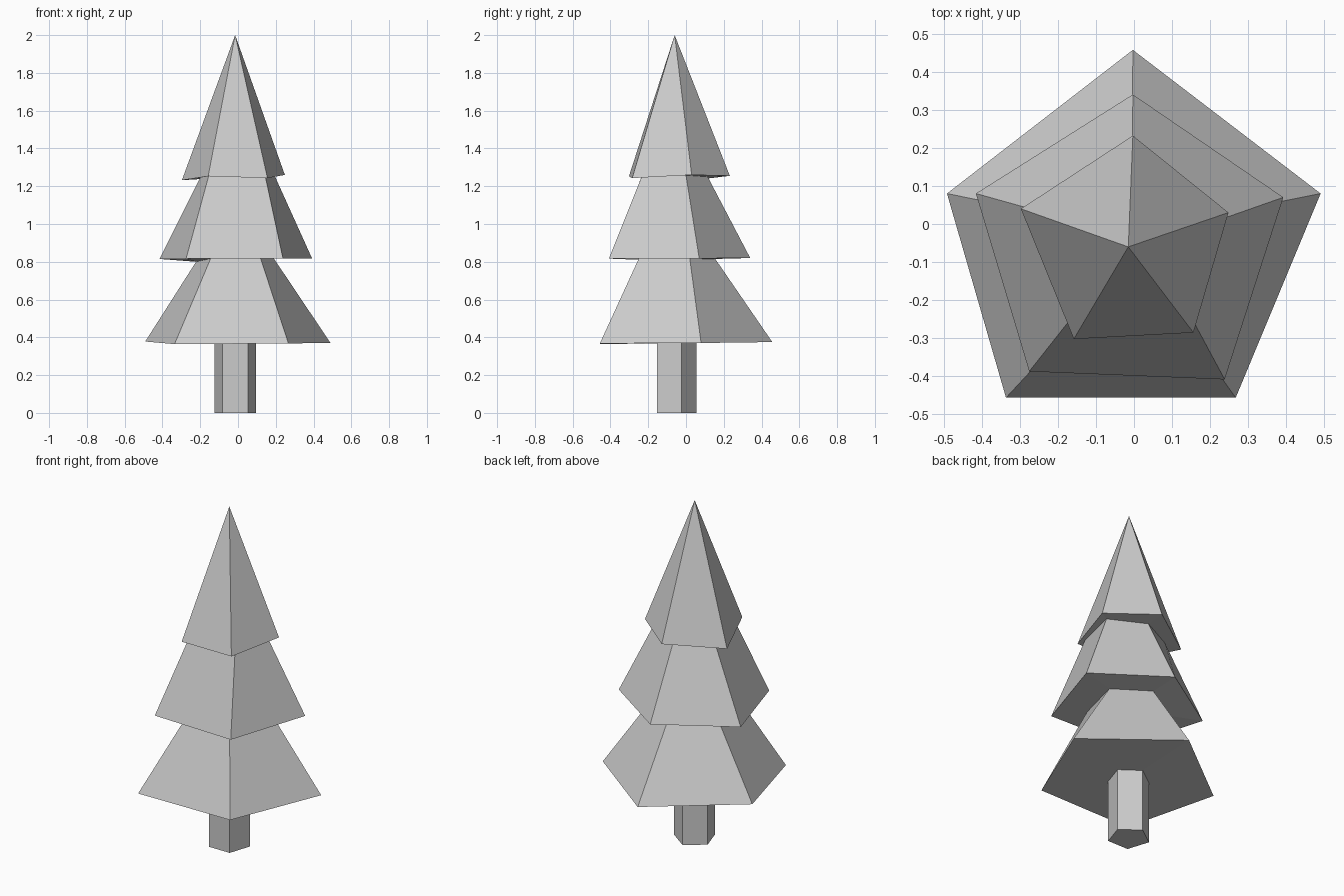
import bpy
import bmesh
from math import cos, sin, radians

if "Cube" in bpy.data.objects:
    bpy.data.objects.remove(bpy.data.objects["Cube"])

CENTRE = (-0.015, -0.06)


def loft(name, rings, cap_bottom=False, apex=None):
    """Join five-sided rings from bottom to top, with optional base and tip."""
    bm = bmesh.new()
    loops = [[bm.verts.new(p) for p in ring] for ring in rings]
    for a, b in zip(loops, loops[1:]):
        for i in range(5):
            j = (i + 1) % 5
            bm.faces.new((a[i], a[j], b[j], b[i]))
    if cap_bottom:
        bm.faces.new(loops[0][::-1])
    if apex:
        tip = bm.verts.new(apex)
        for i in range(5):
            bm.faces.new((loops[-1][i], loops[-1][(i + 1) % 5], tip))
    mesh = bpy.data.meshes.new(name)
    bm.to_mesh(mesh)
    bm.free()
    obj = bpy.data.objects.new(name, mesh)
    bpy.context.collection.objects.link(obj)
    return obj


def pentagon(r, z):
    angles = [radians(90 + 72 * i) for i in range(5)]
    return [(CENTRE[0] + r * cos(a), CENTRE[1] + r * sin(a), z) for a in angles]


# Ring corner order: back, left, front left, front right, right
trunk_top = pentagon(0.115, 0.37)
low_rim = [(-0.003, 0.457, 0.375), (-0.491, 0.08, 0.378), (-0.336, -0.456, 0.364),
           (0.267, -0.456, 0.368), (0.49, 0.08, 0.37)]
low_top = [(-0.005, 0.155, 0.815), (-0.222, 0.025, 0.80), (-0.145, -0.25, 0.817),
           (0.12, -0.25, 0.817), (0.19, 0.02, 0.817)]
mid_rim = [(-0.003, 0.34, 0.82), (-0.415, 0.08, 0.815), (-0.275, -0.387, 0.816),
           (0.238, -0.408, 0.818), (0.392, 0.07, 0.818)]
mid_top = [(-0.005, 0.115, 1.25), (-0.2, 0.02, 1.245), (-0.155, -0.235, 1.255),
           (0.145, -0.235, 1.25), (0.193, 0.0, 1.258)]
top_rim = [(-0.003, 0.232, 1.255), (-0.297, 0.04, 1.232), (-0.158, -0.302, 1.253),
           (0.156, -0.285, 1.243), (0.248, 0.03, 1.26)]

# Trunk and three stacked tiers, each with its own underside
loft("trunk", [pentagon(0.115, 0), trunk_top], cap_bottom=True)
loft("lower_branches", [trunk_top, low_rim, low_top])
loft("middle_branches", [low_top, mid_rim, mid_top])
loft("top_branches", [mid_top, top_rim], apex=(*CENTRE, 2.0))
